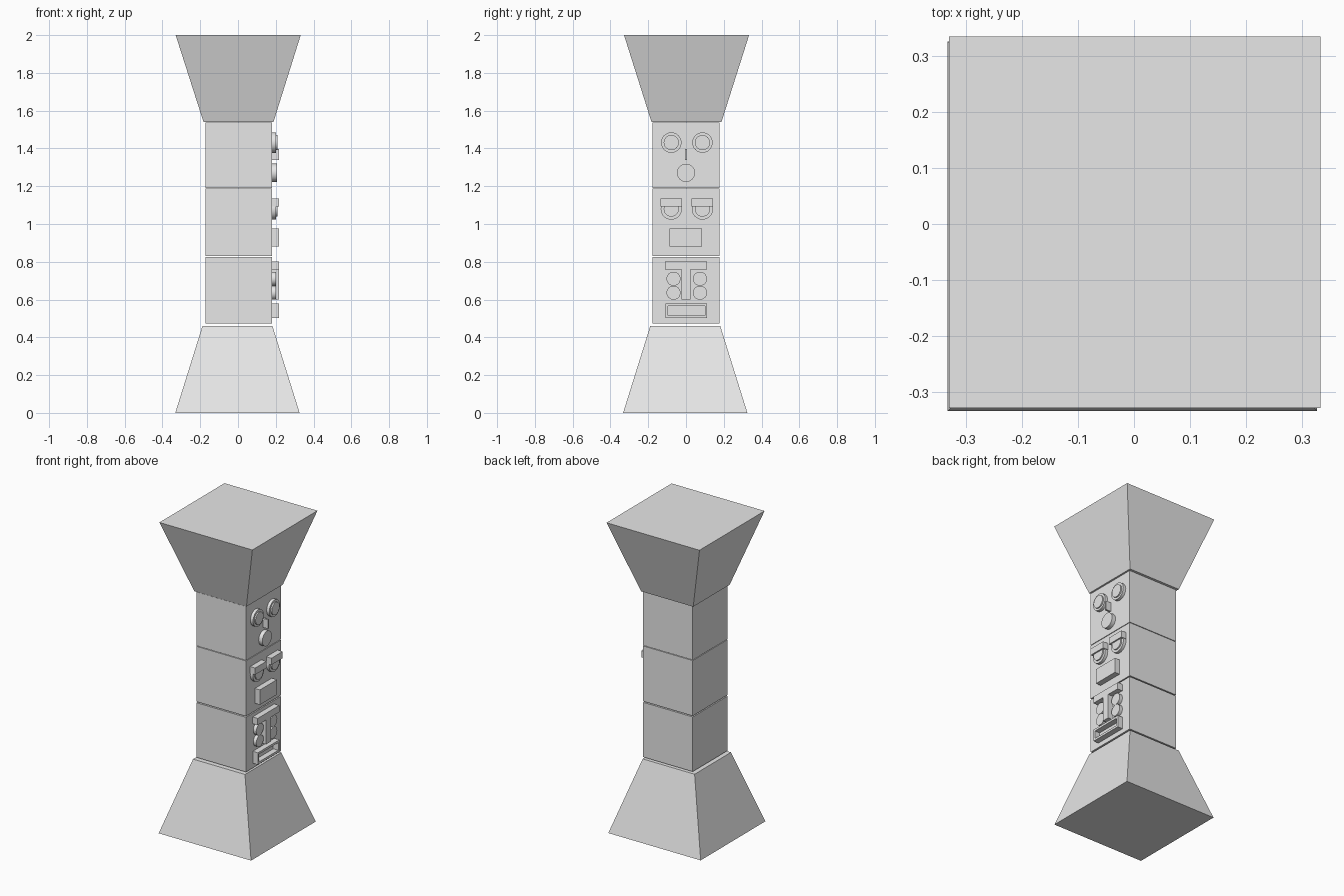
import bpy, bmesh, math
from mathutils import Matrix

cube = bpy.data.objects.get("Cube")
if cube:
    bpy.data.objects.remove(cube, do_unlink=True)

stone = bpy.data.materials.new("grey_stone")
stone.use_nodes = True
GREY = (0.8, 0.8, 0.8, 1)
stone.diffuse_color = GREY
stone.node_tree.nodes["Principled BSDF"].inputs["Base Color"].default_value = GREY

FACE = 0.18    # x of the carved side
PROUD = 0.217  # x of the deepest carvings
SINK = 0.01    # how far carvings are sunk into the block


def finish(name, bm):
    bmesh.ops.recalc_face_normals(bm, faces=bm.faces[:])
    mesh = bpy.data.meshes.new(name)
    bm.to_mesh(mesh)
    bm.free()
    mesh.materials.append(stone)
    obj = bpy.data.objects.new(name, mesh)
    bpy.context.collection.objects.link(obj)
    return obj


def taper(name, z0, z1, low, high):
    """Block between two rectangles given as (x0, x1, y0, y1)."""
    bm = bmesh.new()
    rings = []
    for z, (x0, x1, y0, y1) in ((z0, low), (z1, high)):
        rings.append([bm.verts.new((x, y, z)) for x, y in
                      ((x0, y0), (x1, y0), (x1, y1), (x0, y1))])
    bm.faces.new(rings[0])
    bm.faces.new(rings[1])
    for i in range(4):
        j = (i + 1) % 4
        bm.faces.new((rings[0][i], rings[0][j], rings[1][j], rings[1][i]))
    return finish(name, bm)


def carving(name, outline, x1=PROUD):
    """Extrude a (y, z) outline out of the carved side."""
    bm = bmesh.new()
    face = bm.faces.new([bm.verts.new((FACE - SINK, y, z)) for y, z in outline])
    out = bmesh.ops.extrude_face_region(bm, geom=[face], use_keep_orig=True)
    moved = [v for v in out["geom"] if isinstance(v, bmesh.types.BMVert)]
    bmesh.ops.translate(bm, verts=moved, vec=(x1 - FACE + SINK, 0, 0))
    return finish(name, bm)


def rect(y0, y1, z0, z1):
    return [(y0, z0), (y1, z0), (y1, z1), (y0, z1)]


def disc(name, y, z, radius, x1):
    """Round carving standing out of the carved side."""
    bm = bmesh.new()
    depth = x1 - FACE + SINK
    place = Matrix.Translation((x1 - depth / 2, y, z)) @ Matrix.Rotation(math.pi / 2, 4, "Y")
    bmesh.ops.create_cone(bm, cap_ends=True, segments=32, radius1=radius,
                          radius2=radius, depth=depth, matrix=place)
    for f in bm.faces:
        f.smooth = len(f.verts) == 4
    for e in bm.edges:
        e.smooth = all(len(f.verts) == 4 for f in e.link_faces)
    return finish(name, bm)


# Flared base, three stacked blocks and flared capital
shaft = (-0.172, 0.181, -0.177, 0.177)
taper("base", 0, 0.461, (-0.332, 0.326, -0.333, 0.325), (-0.188, 0.182, -0.189, 0.181))
for name, z0, z1 in (("lower_block", 0.472, 0.824),
                     ("middle_block", 0.831, 1.187),
                     ("upper_block", 1.191, 1.537)):
    taper(name, z0, z1, shaft, shaft)
taper("capital", 1.541, 2, (-0.183, 0.188, -0.183, 0.188), (-0.33, 0.332, -0.328, 0.334))

# Upper and middle eyes
for side, y in (("right", -0.078), ("left", 0.087)):
    disc("upper_eye_rim_" + side, y, 1.431, 0.054, 0.2)
    disc("upper_eye_" + side, y, 1.431, 0.04, 0.208)
    disc("middle_eye_rim_" + side, y, 1.079, 0.056, 0.2)
    disc("middle_eye_" + side, y, 1.079, 0.04, 0.208)
    carving("middle_eyelid_" + side, rect(y - 0.057, y + 0.057, 1.092, 1.135))

# Upper nose and round mouth
carving("upper_nose", rect(-0.006, 0.006, 1.338, 1.396))
disc("upper_mouth", 0, 1.271, 0.048, 0.207)

# Middle mouth
carving("middle_mouth", rect(-0.087, 0.086, 0.88, 0.976))

# Lower brow and nose in one T shape
half = [(0.024, 0.601), (0.024, 0.758), (0.11, 0.758), (0.11, 0.801)]
carving("lower_brow_and_nose", half + [(-y, z) for y, z in reversed(half)])

# Lower eyes, stacked in pairs
for side, y in (("right", -0.066), ("left", 0.074)):
    for level, z in (("top", 0.71), ("bottom", 0.636)):
        disc(f"lower_eye_{side}_{level}", y, z, 0.037, 0.202)

# Lower mouth frame around an open recess
for part, box in (("top", (-0.108, 0.112, 0.565, 0.579)),
                  ("bottom", (-0.108, 0.112, 0.502, 0.516)),
                  ("right", (-0.108, -0.096, 0.516, 0.565)),
                  ("left", (0.1, 0.112, 0.516, 0.565))):
    carving("lower_mouth_" + part, rect(*box))
